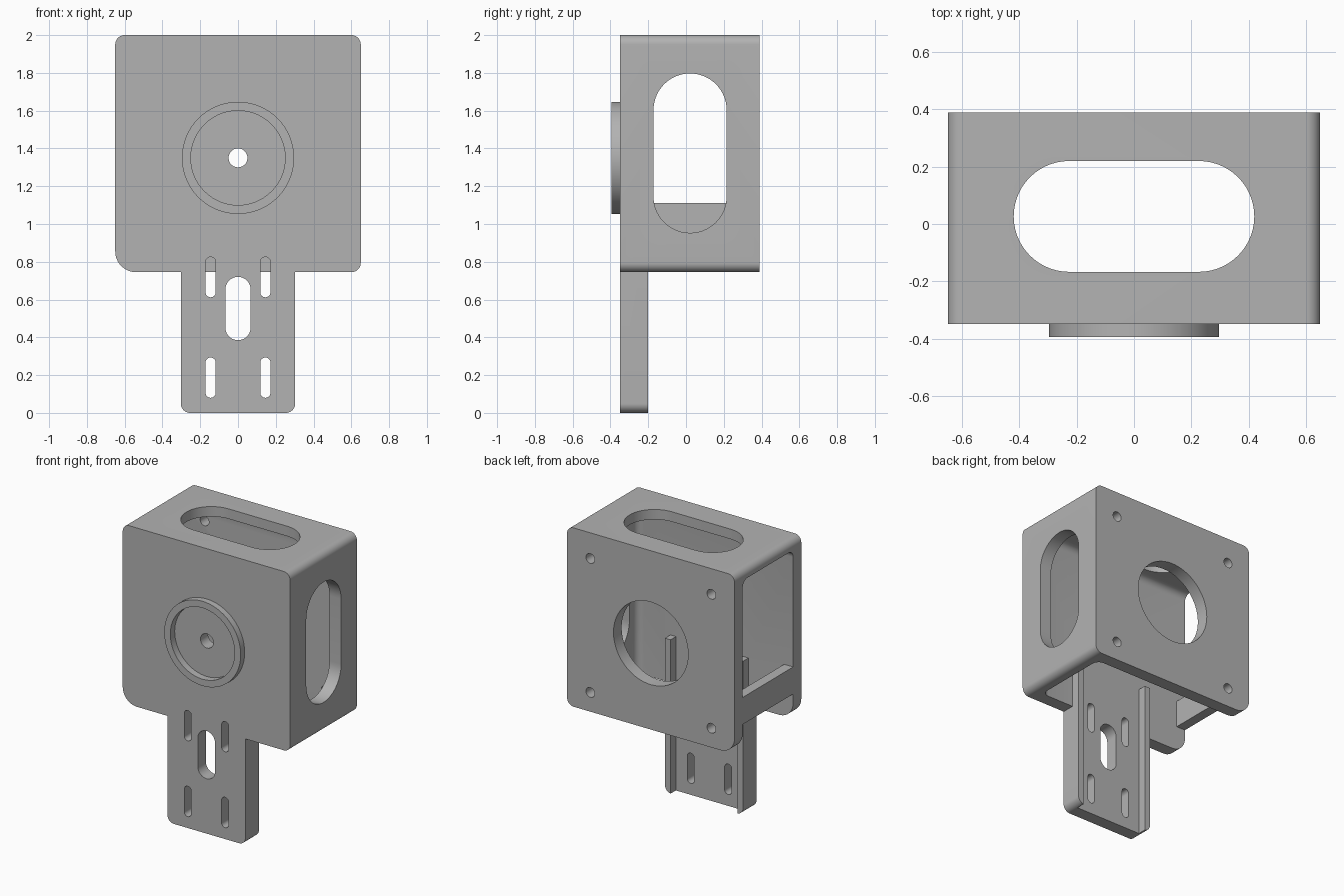
import bpy
import bmesh
from math import cos, sin, pi
from mathutils import Vector

cube = bpy.data.objects.get("Cube")
if cube:
    bpy.data.objects.remove(cube, do_unlink=True)

grey = bpy.data.materials.new("plain_grey")
grey.use_nodes = True
grey.diffuse_color = (0.45, 0.45, 0.45, 1)
grey.node_tree.nodes["Principled BSDF"].inputs["Base Color"].default_value = (0.45, 0.45, 0.45, 1)

PLACE = {
    "X": lambda a, b, d: Vector((d, a, b)),
    "Y": lambda a, b, d: Vector((a, d, b)),
    "Z": lambda a, b, d: Vector((a, b, d)),
}


def finish(name, bm):
    bmesh.ops.recalc_face_normals(bm, faces=bm.faces)
    mesh = bpy.data.meshes.new(name)
    bm.to_mesh(mesh)
    bm.free()
    mesh.materials.append(grey)
    ob = bpy.data.objects.new(name, mesh)
    bpy.context.collection.objects.link(ob)
    return ob


def prism(name, axis, a, b, d, radii=(0, 0, 0, 0), steps=10):
    """Rounded rectangle extruded along an axis; radii run from low-low counterclockwise."""
    corners = [(a[0], b[0], 1, 1), (a[1], b[0], -1, 1), (a[1], b[1], -1, -1), (a[0], b[1], 1, -1)]
    pts = []
    for i, (ca, cb, sa, sb) in enumerate(corners):
        r = radii[i]
        for k in range(steps + 1 if r else 1):
            t = pi + i * pi / 2 + k / steps * pi / 2
            pts.append((ca + sa * r + r * cos(t), cb + sb * r + r * sin(t)) if r else (ca, cb))
    bm = bmesh.new()
    rings = [[bm.verts.new(PLACE[axis](p, q, e)) for p, q in pts] for e in d]
    n = len(pts)
    bm.faces.new(rings[0])
    bm.faces.new(rings[1])
    for i in range(n):
        j = (i + 1) % n
        bm.faces.new((rings[0][i], rings[0][j], rings[1][j], rings[1][i]))
    bmesh.ops.remove_doubles(bm, verts=bm.verts, dist=1e-5)
    return finish(name, bm)


def slot(axis, a, b, d):
    r = min(a[1] - a[0], b[1] - b[0]) / 2
    return prism("slot_cutter", axis, a, b, d, (r,) * 4, 14)


def disc(x, z, r, d):
    return slot("Y", (x - r, x + r), (z - r, z + r), d)


def combine(target, tool, operation="DIFFERENCE"):
    mod = target.modifiers.new("combine", "BOOLEAN")
    mod.operation = operation
    mod.solver = "EXACT"
    mod.object = tool
    bpy.context.view_layer.objects.active = target
    bpy.ops.object.modifier_apply(modifier=mod.name)
    bpy.data.objects.remove(tool, do_unlink=True)


# Box shell, open underneath and on its right side
housing = prism("motor_housing", "Y", (-0.65, 0.65), (0.745, 2), (-0.35, 0.39), (0.11, 0.05, 0.05, 0.05))
bm = bmesh.new()
bmesh.ops.create_cube(bm, size=1)
low, high = Vector((-1, -0.26, 0.3)), Vector((0.56, 0.3, 1.93))
for v in bm.verts:
    v.co = Vector([low[i] if v.co[i] < 0 else high[i] for i in range(3)])
bmesh.ops.bevel(bm, geom=bm.edges[:], offset=0.05, segments=6, profile=0.5, affect="EDGES")
combine(housing, finish("hollow_cutter", bm))

# Cross bar on the open side
combine(housing, prism("cross_bar", "X", (-0.3, 0.34), (0.92, 1.11), (-0.65, -0.58)), "UNION")

# Mounting tongue with a rail along each edge
tongue = prism("mounting_tongue", "Y", (-0.303, 0.303), (0, 1.08), (-0.35, -0.2), (0.05, 0.05, 0, 0))
combine(tongue, prism("channel_cutter", "Y", (-0.26, 0.26), (-0.1, 1.2), (-0.26, 0)))
combine(housing, tongue, "UNION")

# Raised locating ring
combine(housing, prism("locating_ring", "Y", (-0.297, 0.297), (1.053, 1.647), (-0.394, -0.3), (0.297,) * 4, 16), "UNION")
combine(housing, disc(0, 1.35, 0.25, (-0.5, -0.345)))
combine(housing, disc(0, 1.35, 0.05, (-0.5, -0.2)))

# Back opening and its four screw holes
combine(housing, disc(0, 1.35, 0.29, (0.2, 0.5)))
for x in (-0.47, 0.47):
    for z in (0.88, 1.82):
        combine(housing, disc(x, z, 0.034, (0.2, 0.5)))

# Long openings in the top and left walls
combine(housing, slot("Z", (-0.42, 0.42), (-0.167, 0.22), (1.8, 2.1)))
combine(housing, slot("X", (-0.172, 0.215), (0.953, 1.797), (0.45, 0.8)))

# Adjustment slots through the tongue
combine(housing, slot("Y", (-0.067, 0.067), (0.385, 0.72), (-0.5, -0.1)))
for x in (-0.145, 0.145):
    for z in (0.08, 0.612):
        combine(housing, slot("Y", (x - 0.027, x + 0.027), (z, z + 0.213), (-0.5, -0.1)))

bpy.ops.object.select_all(action="DESELECT")
housing.select_set(True)
bpy.context.view_layer.objects.active = housing
bpy.ops.object.shade_smooth_by_angle(angle=pi / 6)
